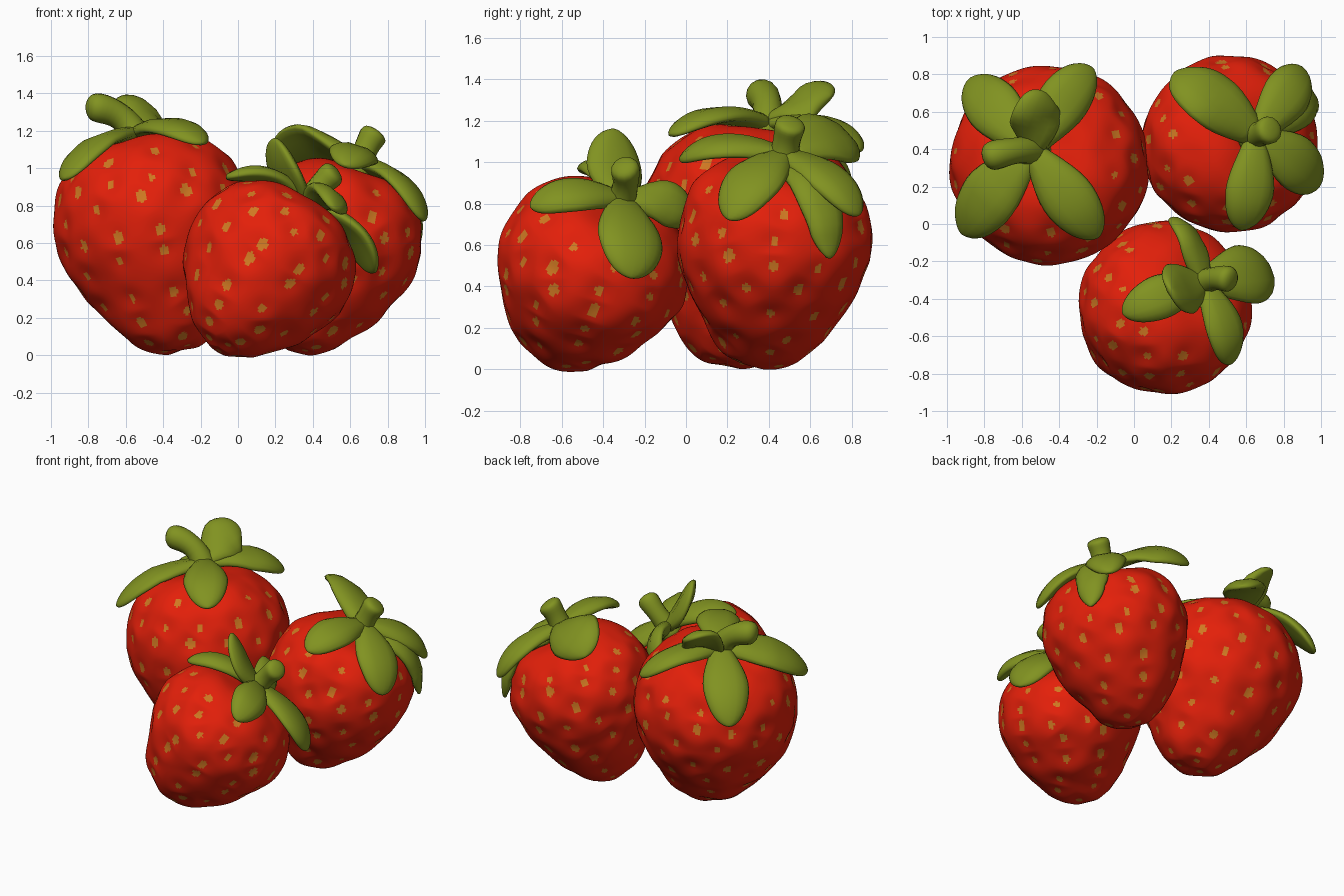
import bpy, bmesh, math
from mathutils import Vector, Quaternion, noise
from mathutils.bvhtree import BVHTree
from mathutils.kdtree import KDTree

cube = bpy.data.objects.get("Cube")
if cube:
    bpy.data.objects.remove(cube, do_unlink=True)


def material(name, rgb):
    m = bpy.data.materials.new(name)
    m.use_nodes = True
    m.diffuse_color = (*rgb, 1)
    node = next(n for n in m.node_tree.nodes if n.type == 'BSDF_PRINCIPLED')
    node.inputs["Base Color"].default_value = (*rgb, 1)
    node.inputs["Roughness"].default_value = 0.6
    return m


RED = material("berry red", (0.77, 0.014, 0.003))
GREEN = material("leaf green", (0.22, 0.29, 0.015))
GOLD = material("seed gold", (0.63, 0.19, 0.016))


def finish(bm, name, *mats):
    bmesh.ops.recalc_face_normals(bm, faces=bm.faces)
    for f in bm.faces:
        f.smooth = True
    mesh = bpy.data.meshes.new(name)
    bm.to_mesh(mesh)
    bm.free()
    for mat in mats:
        mesh.materials.append(mat)
    ob = bpy.data.objects.new(name, mesh)
    bpy.context.collection.objects.link(ob)
    return ob


def loft(bm, rings):
    """Skin closed rings of points and cap both ends."""
    rows = [[bm.verts.new(p) for p in ring] for ring in rings]
    n = len(rows[0])
    for a, b in zip(rows, rows[1:]):
        for i in range(n):
            j = (i + 1) % n
            bm.faces.new((a[i], a[j], b[j], b[i]))
    bm.faces.new(rows[0])
    bm.faces.new(rows[-1])


def bezier(a, b, c, t):
    return a * (1 - t) ** 2 + b * 2 * t * (1 - t) + c * t * t


# Berry outline from tip to crown: radius, height
PROFILE = [(0, 0), (.23, .015), (.45, .09), (.67, .22), (.88, .4), (.985, .56),
           (.975, .7), (.85, .85), (.57, .955), (.24, .975), (0, .95)]
LAST = len(PROFILE) - 1


def outline(s):
    i = min(int(s), LAST - 1)
    t = s - i
    p = [Vector(PROFILE[min(max(k, 0), LAST)]) for k in range(i - 1, i + 3)]
    if i == 0:
        p[0] = Vector((-p[2].x, p[2].y))
    if i == LAST - 1:
        p[3] = Vector((-p[1].x, p[1].y))
    return (p[1] * 2 + (p[2] - p[0]) * t
            + (p[0] * 2 - p[1] * 5 + p[2] * 4 - p[3]) * t * t
            + (p[1] * 3 - p[0] - p[2] * 3 + p[3]) * t ** 3) / 2


class Berry:
    def __init__(self, name, tip, crown, radius):
        self.name, self.radius = name, radius
        self.tip, self.crown = Vector(tip), Vector(crown)
        span = self.crown - self.tip
        self.height, self.axis = span.length, span.normalized()
        self.centre = self.tip + span * 0.56
        self.side = self.axis.cross(Vector((0, 1, 0))).normalized()
        self.other = self.axis.cross(self.side)
        self.body()

    def point(self, s, ang):
        r, h = outline(s)
        out = self.side * math.cos(ang) + self.other * math.sin(ang)
        return self.tip + self.axis * h * self.height + out * max(r, 0) * self.radius

    def body(self):
        # Staggered rings of seed spots
        spots = []
        for k, s in enumerate([.6, 1.5, 2.3, 3.1, 3.9, 4.7, 5.6, 6.4, 7.1]):
            count = max(3, round(outline(s).x * self.radius * 2 * math.pi / .25))
            for i in range(count):
                wobble = 0.12 * math.sin(i * 7 + k * 3)
                ang = math.tau * (i + k % 2 / 2 + wobble) / count
                spots.append(self.point(s + wobble, ang))
        finder = KDTree(len(spots))
        for k, q in enumerate(spots):
            finder.insert(q, k)
        finder.balance()
        # Dimpled skin
        bm = bmesh.new()
        rings, cols, rows = [], 190, 150
        for j in range(rows):
            s = 0.05 + (LAST - 0.1) * j / (rows - 1)
            ring = []
            for i in range(cols):
                p = self.point(s, math.tau * i / cols)
                out = (p - self.centre).normalized()
                dent = math.exp(-finder.find(p)[2] ** 2 / .004)
                ring.append(p + out * (.018 * noise.noise(p * 5) - .012 * dent + .003))
            rings.append(ring)
        loft(bm, rings)
        bmesh.ops.recalc_face_normals(bm, faces=bm.faces)
        self.tree = BVHTree.FromBMesh(bm)
        # Seeds: ovals of skin faces at the floor of each dimple
        for f in bm.faces:
            mid = f.calc_center_median()
            spot, k, _ = finder.find(mid)
            off = mid - spot
            off -= f.normal * off.dot(f.normal)
            size = .022 + .005 * math.sin(k * 5)
            if off.length_squared - .5 * off.dot(self.axis) ** 2 < size ** 2:
                f.material_index = 1
        finish(bm, self.name, RED, GOLD)

    def leaf(self, label, tip, width, arch=0.16, twist=0):
        tip = Vector(tip)
        base = self.crown + self.axis * 0.03
        mid = (base + tip) / 2
        bend = mid + (mid - self.centre).normalized() * arch
        steps, path = 16, []
        for k in range(steps + 1):
            t = math.sin(k / steps * math.pi / 2)
            q = bezier(base, bend, tip, t)
            loc, n, _, _ = self.tree.find_nearest(q)
            if (q - loc).dot(n) < .035:
                q = loc + n * .035
            path.append((t, q))
        rings = []
        for k, (t, q) in enumerate(path):
            along = path[min(k + 1, steps)][1] - path[max(k - 1, 0)][1]
            across = along.cross(q - self.centre).normalized()
            across.rotate(Quaternion(along.normalized(), twist * min(t * 2, 1)))
            up = across.cross(along).normalized()
            fade = max(1 - t ** 4, 0) ** .55 + .02
            w = width / 2 * (.35 + .65 * math.sin(min(t / .6, 1) * math.pi / 2)) * fade
            thick = .043 * min(fade + .1, 1)
            ring = []
            for i in range(16):
                a = math.tau * i / 16
                c, z = math.cos(a), math.sin(a)
                # Drooping edges and a shallow groove along the middle
                lift = thick * z - w * .16 * c * c - .009 * fade * math.exp(-c * c * 9)
                ring.append(q + across * w * c + up * lift)
            rings.append(ring)
        bm = bmesh.new()
        loft(bm, rings)
        finish(bm, f"{self.name}_{label}_leaf", GREEN)

    def stem(self, end, radius):
        end = Vector(end)
        base = self.crown - self.axis * .04
        bend = base + self.axis * (end - base).length * .6
        rings, steps = [], 14
        for k in range(steps + 1):
            t = math.sin(k / steps * math.pi / 2)
            q = bezier(base, bend, end, t)
            d = (bezier(base, bend, end, t + .01) - q).normalized()
            x = d.cross(Vector((.3, 1, .2))).normalized()
            y = d.cross(x)
            r = radius * (1.1 - .3 * math.sin(t * math.pi)) * (max(1 - t ** 12, 0) ** .5 + .04)
            rings.append([q + (x * math.cos(a) + y * math.sin(a)) * r
                          for a in (math.tau * i / 14 for i in range(14))])
        bm = bmesh.new()
        loft(bm, rings)
        finish(bm, self.name + "_stem", GREEN)


# Tall berry at the back right-hand side
tall = Berry("tall_berry", (-.32, .19, .02), (-.54, .39, 1.15), .535)
tall.leaf("front_outer", (-.92, -.05, .94), .34)
tall.leaf("front_inner", (-.19, -.07, 1.13), .3)
tall.leaf("back_outer", (-.88, .77, .84), .31)
tall.leaf("back_inner", (-.22, .83, 1.05), .29, .16, .4)
tall.leaf("upright", (-.47, .7, 1.31), .32, .12, .9)
tall.stem((-.81, .35, 1.33), .085)

# Berry at the back left-hand side
back = Berry("back_berry", (.31, .36, .02), (.64, .47, 1.0), .475)
back.leaf("inner", (.22, .81, 1.06), .38, .2, .4)
back.leaf("front", (.57, -.03, 1.01), .28)
back.leaf("outer", (.99, .21, .72), .31)
back.leaf("rear", (.9, .83, .74), .28)
back.leaf("rear_lower", (.92, .68, .54), .24)
back.stem((.74, .51, 1.2), .08)

# Leaning berry in front
front = Berry("front_berry", (-.11, -.65, .05), (.35, -.32, .79), .468)
front.leaf("inner", (-.06, -.48, .95), .25)
front.leaf("outer", (.73, -.27, .44), .35)
front.leaf("front", (.51, -.75, .78), .25)
front.leaf("rear", (.21, .02, .7), .25, .16, .6)
front.leaf("upright", (.19, -.35, 1.16), .31, -.04)
front.stem((.53, -.3, .99), .075)
